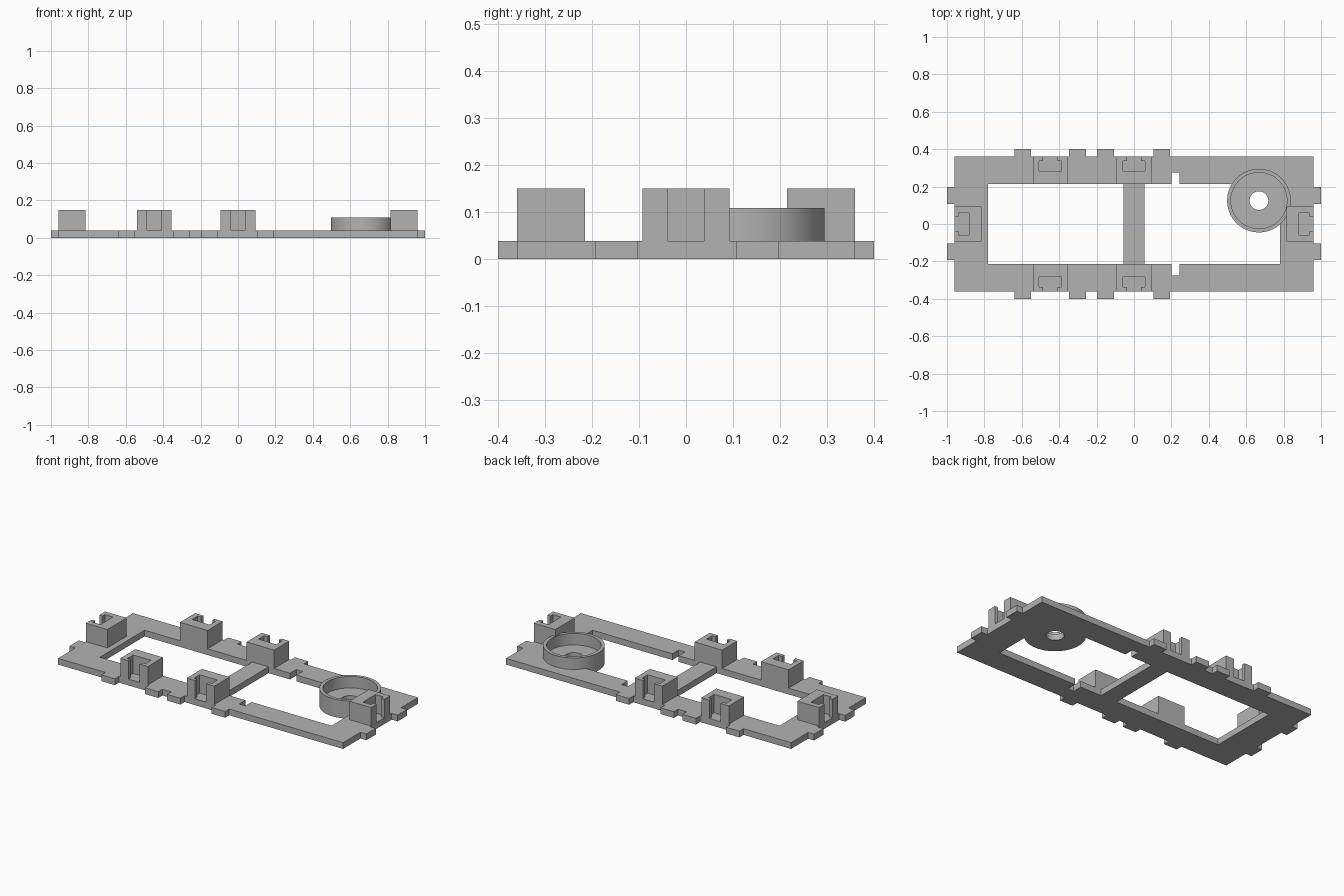
import bpy, bmesh
from math import pi, radians
from mathutils import Matrix, Vector

cube = bpy.data.objects.get("Cube")
if cube:
    bpy.data.objects.remove(cube)

THICK, TOP = 0.038, 0.15
LONG, WIDE = 0.96, 0.36
CUP = Vector((0.668, 0.125, 0))
CUP_R = 0.17

grey = bpy.data.materials.new("plain grey")
grey.use_nodes = True
colour = (0.45, 0.45, 0.45, 1)
grey.diffuse_color = colour
grey.node_tree.nodes["Principled BSDF"].inputs["Base Color"].default_value = colour


def make(name, bm):
    bmesh.ops.recalc_face_normals(bm, faces=bm.faces[:])
    mesh = bpy.data.meshes.new(name)
    bm.to_mesh(mesh)
    bm.free()
    mesh.materials.append(grey)
    obj = bpy.data.objects.new(name, mesh)
    bpy.context.collection.objects.link(obj)
    return obj


def prism(name, outline, z0, z1):
    bm = bmesh.new()
    face = bm.faces.new([bm.verts.new((x, y, z0)) for x, y in outline])
    new = bmesh.ops.extrude_face_region(bm, geom=[face])["geom"]
    verts = [v for v in new if isinstance(v, bmesh.types.BMVert)]
    bmesh.ops.translate(bm, verts=verts, vec=(0, 0, z1 - z0))
    return make(name, bm)


def box(name, x0, x1, y0, y1, z0, z1):
    return prism(name, [(x0, y0), (x1, y0), (x1, y1), (x0, y1)], z0, z1)


def lathe(name, profile, centre):
    bm = bmesh.new()
    verts = [bm.verts.new((r, 0, z)) for r, z in profile]
    edges = [bm.edges.new((a, b)) for a, b in zip(verts, verts[1:] + verts[:1])]
    bmesh.ops.spin(bm, geom=verts + edges, cent=(0, 0, 0), axis=(0, 0, 1),
                   angle=2 * pi, steps=72)
    bmesh.ops.remove_doubles(bm, verts=bm.verts[:], dist=1e-5)
    bmesh.ops.translate(bm, verts=bm.verts[:], vec=centre)
    return make(name, bm)


def combine(target, tool, operation):
    mod = target.modifiers.new("combine", "BOOLEAN")
    mod.operation, mod.solver, mod.object = operation, "EXACT", tool
    bpy.context.view_layer.objects.active = target
    bpy.ops.object.modifier_apply(modifier=mod.name)
    bpy.data.objects.remove(tool)


# Base frame with two windows split by the cross bar
frame = box("base_frame", -LONG, LONG, -WIDE, WIDE, 0, THICK)
for x0, x1 in [(-0.78, -0.055), (0.055, 0.78)]:
    combine(frame, box("window", x0, x1, -0.215, 0.215, -0.1, 0.1), "DIFFERENCE")

# Edge tabs and inner notches, mirrored front to back
for s in (-1, 1):
    for x in (-0.595, -0.302, -0.153, 0.148):
        y0, y1 = sorted((s * 0.33, s * 0.4))
        combine(frame, box("tab", x - 0.045, x + 0.045, y0, y1, 0, THICK), "UNION")
    y0, y1 = sorted((s * 0.2, s * 0.275))
    combine(frame, box("notch", 0.2, 0.242, y0, y1, -0.1, 0.1), "DIFFERENCE")
    # End tabs
    for y in (-0.148, 0.152):
        x0, x1 = sorted((s * 0.9, s))
        combine(frame, box("tab", x0, x1, y - 0.045, y + 0.045, 0, THICK), "UNION")

# Round cup with a floor hole, seated in the frame
combine(frame, lathe("seat", [(0, -0.1), (CUP_R, -0.1), (CUP_R, 0.1), (0, 0.1)], CUP),
        "DIFFERENCE")
cup = lathe("round_cup", [(0.05, 0), (CUP_R, 0), (CUP_R, 0.108), (0.15, 0.108),
                          (0.15, THICK), (0.05, THICK)], CUP)
bpy.ops.object.select_all(action="DESELECT")
cup.select_set(True)
bpy.context.view_layer.objects.active = cup
bpy.ops.object.shade_smooth_by_angle(angle=radians(30))

# Slotted holder blocks: outer face on local y = 0, slot opening outwards
half = [(0.093, -0.145), (0.093, 0), (0.038, 0), (0.038, -0.022), (0.06, -0.022), (0.06, -0.077)]
outline = half + [(-x, y) for x, y in reversed(half)]
places = [("back_left", 0, WIDE, 0), ("back_right", -0.448, WIDE, 0),
          ("front_left", 0, -WIDE, 180), ("front_right", -0.448, -WIDE, 180),
          ("left_end", LONG, 0, -90), ("right_end", -LONG, 0, 90)]
for name, x, y, turn in places:
    block = prism(name + "_holder", outline, THICK, TOP)
    block.data.transform(Matrix.Translation((x, y, 0)) @ Matrix.Rotation(radians(turn), 4, "Z"))
